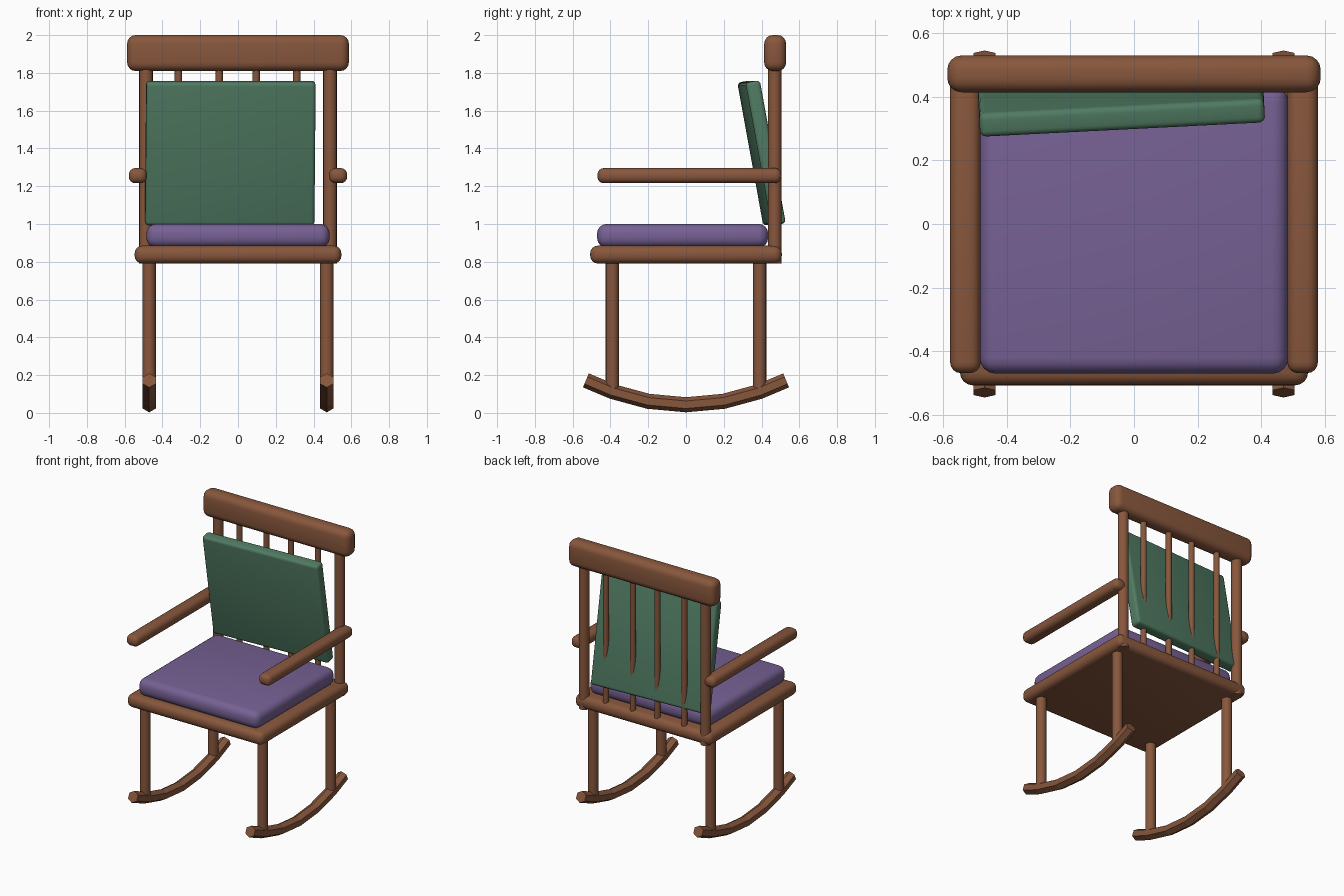
import bpy, bmesh, math
from mathutils import Vector

if "Cube" in bpy.data.objects:
    bpy.data.objects.remove(bpy.data.objects["Cube"])


def material(name, colour):
    m = bpy.data.materials.new(name)
    m.diffuse_color = (*colour, 1)
    m.use_nodes = True
    m.node_tree.nodes["Principled BSDF"].inputs["Base Color"].default_value = m.diffuse_color
    return m


WOOD = material("brown wood", (0.245, 0.095, 0.046))
PURPLE = material("purple fabric", (0.181, 0.119, 0.296))
GREEN = material("green fabric", (0.08, 0.195, 0.122))


def finish(bm, name, mat, smooth=True):
    bmesh.ops.recalc_face_normals(bm, faces=bm.faces)
    mesh = bpy.data.meshes.new(name)
    bm.to_mesh(mesh)
    bm.free()
    mesh.materials.append(mat)
    ob = bpy.data.objects.new(name, mesh)
    bpy.context.collection.objects.link(ob)
    if smooth:
        bpy.ops.object.select_all(action='DESELECT')
        ob.select_set(True)
        bpy.context.view_layer.objects.active = ob
        bpy.ops.object.shade_smooth_by_angle(angle=math.radians(40))
    return ob


def rounded_box(name, mat, centre, size, radius, rotation=(0, 0, 0)):
    bm = bmesh.new()
    bmesh.ops.create_cube(bm, size=1)
    bmesh.ops.scale(bm, vec=size, verts=bm.verts)
    bmesh.ops.bevel(bm, geom=bm.edges[:], offset=radius, segments=4,
                    profile=0.5, affect='EDGES')
    ob = finish(bm, name, mat)
    ob.location = centre
    ob.rotation_euler = [math.radians(a) for a in rotation]
    return ob


def rod(name, x, y, z0, z1, r):
    bm = bmesh.new()
    bmesh.ops.create_cone(bm, cap_ends=True, segments=16, radius1=r,
                          radius2=r, depth=z1 - z0)
    ob = finish(bm, name, WOOD)
    ob.location = (x, y, (z0 + z1) / 2)
    return ob


def rocker(name, x):
    # hexagonal section swept along a shallow parabola
    def path(y):
        return 0.043 + 0.46 * y * y
    bm = bmesh.new()
    rings = []
    for y in (-0.53, -0.39, -0.2, 0, 0.2, 0.39, 0.53):
        slope = 0.42 * math.copysign(1, y) if abs(y) > 0.5 else 0.92 * y
        up = Vector((0, -slope, 1)).normalized()
        c = Vector((x, y, path(y)))
        rings.append([bm.verts.new(c + 0.04 * (math.cos(a) * up + math.sin(a) * Vector((1, 0, 0))))
                      for a in (i * math.pi / 3 for i in range(6))])
    for a, b in zip(rings, rings[1:]):
        for i in range(6):
            j = (i + 1) % 6
            bm.faces.new((a[i], a[j], b[j], b[i]))
    bm.faces.new(rings[0])
    bm.faces.new(rings[-1])
    return finish(bm, name, WOOD, smooth=False)


# seat and cushions
rounded_box("seat", WOOD, (0, 0, 0.838), (1.094, 1.014, 0.094), 0.04)
rounded_box("seat_cushion", PURPLE, (0, -0.018, 0.938), (0.97, 0.905, 0.125), 0.05)
rounded_box("back_cushion", GREEN, (-0.041, 0.40, 1.376), (0.897, 0.077, 0.77),
            0.02, (10.3, 0, 2.9))

# crest rail across the top
rounded_box("crest_rail", WOOD, (0, 0.472, 1.905), (1.174, 0.116, 0.19), 0.045)

# mirrored parts
for side, s in (("left", -1), ("right", 1)):
    rocker(side + "_rocker", 0.47 * s)
    rod(side + "_front_leg", 0.47 * s, -0.39, 0.10, 0.80, 0.035)
    rod(side + "_rear_leg", 0.47 * s, 0.39, 0.10, 0.80, 0.035)
    rod(side + "_back_post", 0.487 * s, 0.47, 0.79, 1.85, 0.036)
    rounded_box(side + "_arm", WOOD, (0.53 * s, 0.018, 1.256), (0.096, 0.974, 0.08), 0.034)

# back spindles
for i, x in enumerate((-0.316, -0.1, 0.096, 0.312)):
    rod(f"spindle_{i + 1}", x, 0.47, 0.85, 1.85, 0.02)
